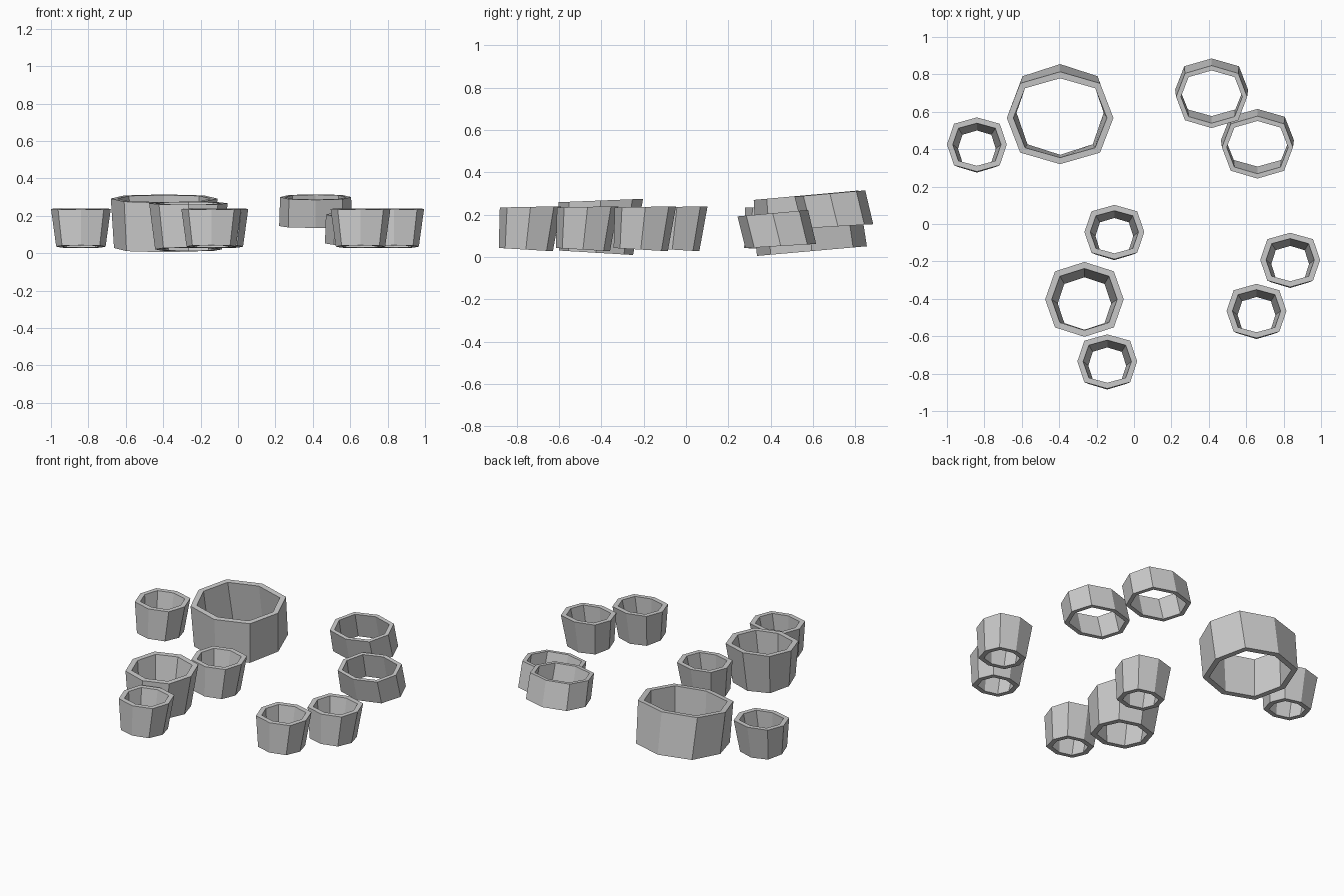
import bpy, bmesh, math

if "Cube" in bpy.data.objects:
    bpy.data.objects.remove(bpy.data.objects["Cube"])

SIDES = 8

def loop(bm, c, rx, ry, slope, corner):
    """Tilted octagon: a vertex points along each axis, diagonals slightly squared."""
    vs = []
    for i in range(SIDES):
        a = 2 * math.pi * i / SIDES
        k = corner if i % 2 else 1.0
        x, y = rx * k * math.cos(a), ry * k * math.sin(a)
        vs.append(bm.verts.new((c[0] + x, c[1] + y, c[2] + slope * y)))
    return vs

def ring(name, x, top, bottom, slopes, wall, corner=1.06):
    """top / bottom = (centre y, centre z, radius x, radius y); open hollow tube."""
    bm = bmesh.new()
    loops = []
    for (y, z, rx, ry), s, w in ((bottom, slopes[0], 0), (top, slopes[1], 0),
                                 (top, slopes[1], wall), (bottom, slopes[0], wall)):
        loops.append(loop(bm, (x, y, z), rx - w, ry - w, s, corner))
    # outer wall, top rim, inner wall, bottom rim
    for j in range(4):
        a, b = loops[j], loops[(j + 1) % 4]
        for i in range(SIDES):
            n = (i + 1) % SIDES
            bm.faces.new((a[i], a[n], b[n], b[i]))
    bmesh.ops.recalc_face_normals(bm, faces=bm.faces)
    me = bpy.data.meshes.new(name)
    bm.to_mesh(me)
    bm.free()
    ob = bpy.data.objects.new(name, me)
    bpy.context.collection.objects.link(ob)

# five small cups, flared upward and leaning back
small = [(-0.84, 0.425), (-0.105, -0.043), (-0.143, -0.735),
         (0.655, -0.465), (0.835, -0.192)]
for i, (x, y) in enumerate(small):
    ring(f"small_ring_{i + 1}", x, (y, 0.237, 0.16, 0.145),
         (y - 0.022, 0.035, 0.132, 0.128), (-0.06, 0.02), 0.031, 1.08)

# medium flared ring
ring("medium_ring", -0.265, (-0.403, 0.267, 0.21, 0.2),
     (-0.425, 0.02, 0.178, 0.175), (-0.06, 0.04), 0.035)

# large ring, leaning forward
ring("large_ring", -0.395, (0.567, 0.292, 0.285, 0.247),
     (0.595, 0.028, 0.268, 0.26), (0.088, 0.09), 0.035)

# pair of short rings, one raised
for i, (x, y, z) in enumerate([(0.415, 0.0, 0.0), (0.66, -0.27, -0.093)]):
    ring(f"short_ring_{i + 1}", x, (0.68 + y, 0.3 + z, 0.19, 0.167),
         (0.718 + y, 0.145 + z, 0.195, 0.167), (0.06, 0.09), 0.026)
